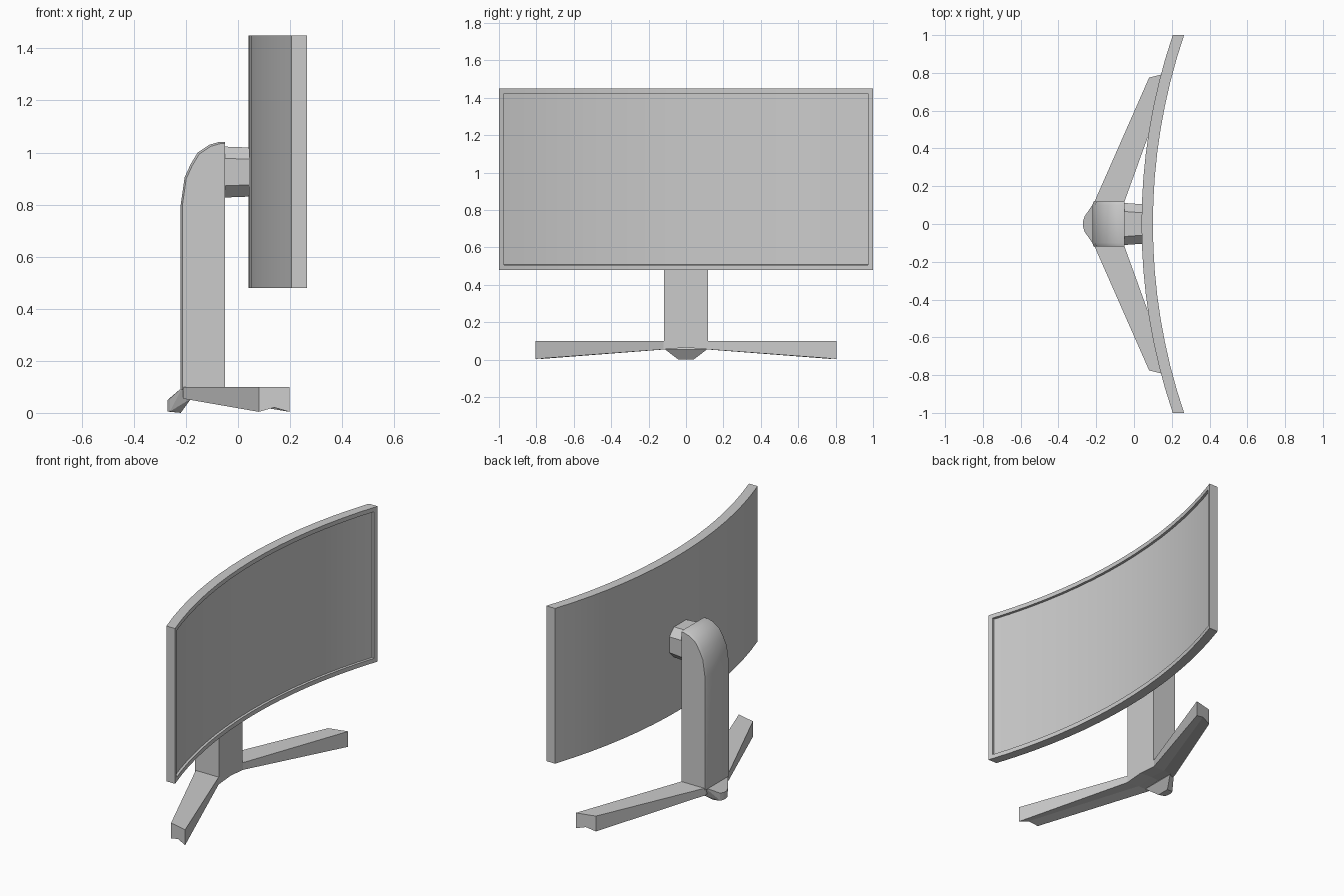
import bpy, bmesh, math
from mathutils import Vector

if "Cube" in bpy.data.objects:
    bpy.data.objects.remove(bpy.data.objects["Cube"], do_unlink=True)

grey = bpy.data.materials.new("matte_grey")
grey.use_nodes = True
COLOUR = (0.6, 0.6, 0.6, 1)
grey.diffuse_color = COLOUR
grey.node_tree.nodes["Principled BSDF"].inputs["Base Color"].default_value = COLOUR


def finish(name, bm, smooth=True):
    bmesh.ops.recalc_face_normals(bm, faces=bm.faces[:])
    mesh = bpy.data.meshes.new(name)
    bm.to_mesh(mesh)
    bm.free()
    mesh.materials.append(grey)
    obj = bpy.data.objects.new(name, mesh)
    bpy.context.collection.objects.link(obj)
    if smooth:
        bpy.ops.object.select_all(action='DESELECT')
        obj.select_set(True)
        bpy.context.view_layer.objects.active = obj
        bpy.ops.object.shade_smooth_by_angle(angle=math.radians(30))
    return obj


def loft(bm, sections):
    """Skin a list of equal-length closed rings and cap both ends."""
    rings = [[bm.verts.new(p) for p in ring] for ring in sections]
    for a, b in zip(rings, rings[1:]):
        for i in range(len(a)):
            j = (i + 1) % len(a)
            bm.faces.new((a[i], a[j], b[j], b[i]))
    bm.faces.new(rings[0])
    bm.faces.new(rings[-1])


# Curved display: arc-shaped slab with a recessed screen on the concave side
RADIUS, DEPTH, LOW, HIGH, SEGMENTS = 3.11, 0.06, 0.48, 1.45, 16
bm = bmesh.new()
slices = []
for i in range(SEGMENTS + 1):
    y = -1 + 2 * i / SEGMENTS
    x = 0.04 + RADIUS - math.sqrt(RADIUS ** 2 - y * y)
    slices.append([(x, y, LOW), (x + DEPTH, y, LOW), (x + DEPTH, y, HIGH), (x, y, HIGH)])
loft(bm, slices)
bmesh.ops.recalc_face_normals(bm, faces=bm.faces[:])
front = [f for f in bm.faces if f.normal.x > 0.8]
bmesh.ops.inset_region(bm, faces=front, thickness=0.027, use_even_offset=True)
bmesh.ops.inset_region(bm, faces=front, thickness=0.001, depth=-0.015, use_even_offset=True)
finish("curved_display", bm)

# Column: rounded side profile, slightly eased at both sides
profile = [(-0.05, 0.09), (-0.05, 1.04), (-0.075, 1.04), (-0.11, 1.03), (-0.155, 1.0),
           (-0.182, 0.955), (-0.205, 0.905), (-0.22, 0.8), (-0.22, 0.09)]
bm = bmesh.new()
sections = []
for y, ease in ((-0.118, 0.006), (-0.1, 0), (0.1, 0), (0.118, 0.006)):
    sections.append([(x + (ease if x < -0.06 else 0), y, z - (ease if z > 0.5 else 0))
                     for x, z in profile])
loft(bm, sections)
finish("stand_column", bm)

# Neck: chamfered block joining column and display
bm = bmesh.new()
sections = []
for x, w, h in ((-0.06, 0.112, 0.098), (0.05, 0.104, 0.094)):
    c = 0.045
    corner = [(w, h - c), (w - c, h), (c - w, h), (-w, h - c)]
    ring = corner + [(-y, -z) for y, z in corner]
    sections.append([(x, y, 0.925 + z) for y, z in ring])
loft(bm, sections)
finish("display_neck", bm, smooth=False)

# Base: two splayed legs in one piece, arched underneath
TOP = 0.1


def leg_section(outer, inner, side, floor, arch):
    middle = [(a + b) / 2 for a, b in zip(outer, inner)]
    points = [(outer, TOP), (inner, TOP), (inner, floor), (middle, floor + arch), (outer, floor)]
    return [(x, y * side, z) for (x, y), z in points]


def tip(side):
    return leg_section((0.08, 0.775), (0.198, 0.805), side, 0.004, 0.017)


def root(side):
    return leg_section((-0.212, 0.112), (-0.05, 0.12), side, 0.055, 0.004)


centre = leg_section((-0.212, 0), (-0.05, 0), 1, 0.065, 0.004)
bm = bmesh.new()
loft(bm, [tip(-1), root(-1), centre, root(1), tip(1)])
finish("stand_legs", bm, smooth=False)

# Rear foot: tapered wedge behind the column
half = [(-0.212, 0.112, TOP), (-0.262, 0.04, 0.055), (-0.27, 0.015, 0.05), (-0.27, 0.015, 0.005),
        (-0.262, 0.035, 0.005), (-0.22, 0.04, 0), (-0.18, 0.112, 0.055)]
bm = bmesh.new()
for side in (-1, 1):
    for x, y, z in half:
        bm.verts.new((x, y * side, z))
hull = bmesh.ops.convex_hull(bm, input=bm.verts[:])
loose = [v for v in bm.verts if not v.link_faces]
bmesh.ops.delete(bm, geom=loose, context='VERTS')
bmesh.ops.dissolve_limit(bm, angle_limit=math.radians(3), verts=bm.verts[:], edges=bm.edges[:])
finish("rear_foot", bm, smooth=False)
